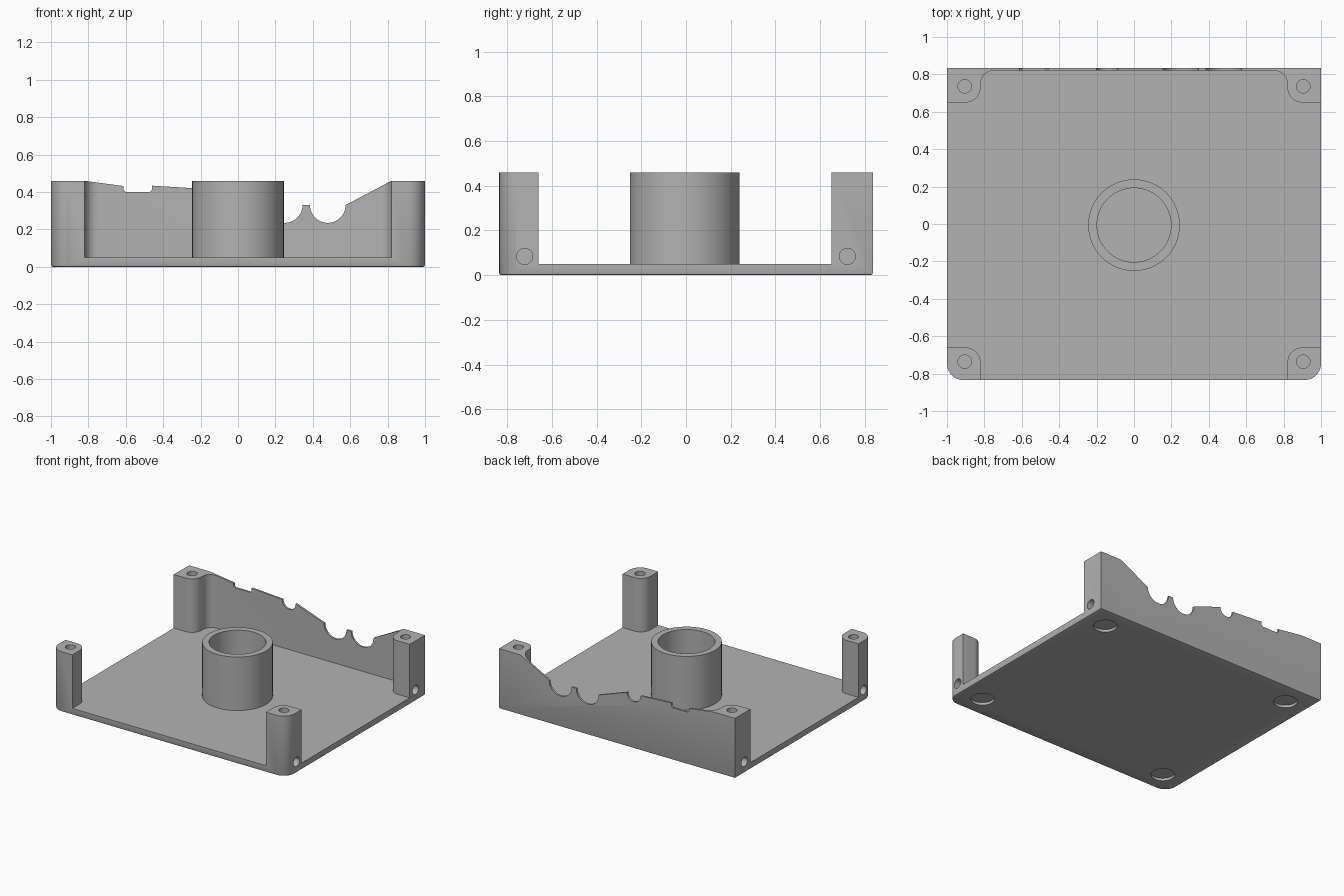
import bpy, bmesh
from math import cos, sin, pi, radians
from mathutils import Matrix, Vector

if "Cube" in bpy.data.objects:
    bpy.data.objects.remove(bpy.data.objects["Cube"])

FLOOR, TOP, BACK = 0.05, 0.46, 0.835

grey = bpy.data.materials.new("plain grey")
grey.use_nodes = True
colour = (0.45, 0.45, 0.45, 1)
grey.diffuse_color = colour
grey.node_tree.nodes["Principled BSDF"].inputs["Base Color"].default_value = colour


def make_object(name, bm):
    bmesh.ops.recalc_face_normals(bm, faces=bm.faces)
    mesh = bpy.data.meshes.new(name)
    bm.to_mesh(mesh)
    bm.free()
    mesh.materials.append(grey)
    obj = bpy.data.objects.new(name, mesh)
    bpy.context.collection.objects.link(obj)
    return obj


def activate(obj):
    bpy.ops.object.select_all(action='DESELECT')
    obj.select_set(True)
    bpy.context.view_layer.objects.active = obj


def arc(cx, cy, r, start, end, steps=10):
    angles = [radians(start + (end - start) * i / steps) for i in range(steps + 1)]
    return [(cx + r * cos(a), cy + r * sin(a)) for a in angles]


def mirrored(half):
    return half + [(-x, y) for x, y in reversed(half)]


def prism(points, offset):
    bm = bmesh.new()
    face = bm.faces.new([bm.verts.new(p) for p in points])
    new = bmesh.ops.extrude_face_region(bm, geom=[face])["geom"]
    bmesh.ops.translate(bm, vec=offset, verts=[v for v in new if isinstance(v, bmesh.types.BMVert)])
    return bm


def drill(bm, radius, length, centre, turn=Matrix()):
    bmesh.ops.create_cone(bm, cap_ends=True, segments=32, radius1=radius, radius2=radius,
                          depth=length, matrix=Matrix.Translation(centre) @ turn)


def cut(target, cutter):
    mod = target.modifiers.new("cut", 'BOOLEAN')
    mod.operation = 'DIFFERENCE'
    mod.solver = 'EXACT'
    mod.object = cutter
    activate(target)
    bpy.ops.object.modifier_apply(modifier=mod.name)
    bpy.data.objects.remove(cutter)


# Solid block: rounded front corners, softened bottom edge
plan = mirrored(arc(0.91, -BACK + 0.09, 0.09, -90, 0) + [(1, BACK)])
bm = prism([(x, y, 0) for x, y in plan], Vector((0, 0, TOP)))
rim = [e for e in bm.edges if all(v.co.z < 0.001 for v in e.verts)]
bmesh.ops.bevel(bm, geom=rim, offset=0.01, segments=2, profile=0.5, affect='EDGES')
tray = make_object("tray_with_posts", bm)

# Open room between the four posts and the thin back wall
room = mirrored([(0.82, -1)] + arc(0.9, -0.74, 0.08, 180, 90) + [(1.2, -0.66), (1.2, 0.65)]
                + arc(0.9, 0.73, 0.08, 270, 180) + arc(0.75, 0.75, 0.07, 0, 90))
cut(tray, make_object("room_cutter", prism([(x, y, FLOOR) for x, y in room], Vector((0, 0, 1)))))

# Sloping top of the back wall with its cable notches
edge = [(-0.82, 0.46), (-0.612, 0.432), (-0.612, 0.412), (-0.6, 0.4), (-0.472, 0.4),
        (-0.46, 0.412), (-0.46, 0.434), (-0.2, 0.418)]
edge += arc(-0.142, 0.415, 0.057, 180, 360, 16)
edge += arc(0.25, 0.33, 0.095, 180, 360, 20)
edge += arc(0.48, 0.33, 0.095, 180, 360, 20)
edge += [(0.82, 0.46), (0.82, 0.7), (-0.82, 0.7)]
cut(tray, make_object("wall_cutter", prism([(x, 0.7, z) for x, z in edge], Vector((0, 0.3, 0)))))

# Screw holes, side holes and shallow foot recesses at every corner
bm = bmesh.new()
sideways = Matrix.Rotation(pi / 2, 4, 'Y')
for sx in (-1, 1):
    for sy in (-1, 1):
        drill(bm, 0.036, 0.6, (sx * 0.905, sy * 0.736, TOP))
        drill(bm, 0.036, 0.24, (sx, sy * 0.721, 0.084), sideways)
        drill(bm, 0.083, 0.04, (sx * 0.82, sy * 0.665, 0))
cut(tray, make_object("hole_cutter", bm))

# Central tube, turned from a rectangular section
bm = bmesh.new()
section = [bm.verts.new((r, 0, z)) for r, z in
           ((0.198, FLOOR), (0.245, FLOOR), (0.245, TOP), (0.198, TOP))]
loop = [bm.edges.new((section[i], section[(i + 1) % 4])) for i in range(4)]
bmesh.ops.spin(bm, geom=section + loop, cent=(0, 0, 0), axis=(0, 0, 1), angle=2 * pi, steps=64)
bmesh.ops.remove_doubles(bm, verts=bm.verts, dist=0.0001)
tube = make_object("centre_tube", bm)
tube.location.y = -0.006

for obj in (tray, tube):
    activate(obj)
    bpy.ops.object.shade_smooth_by_angle(angle=radians(30))
